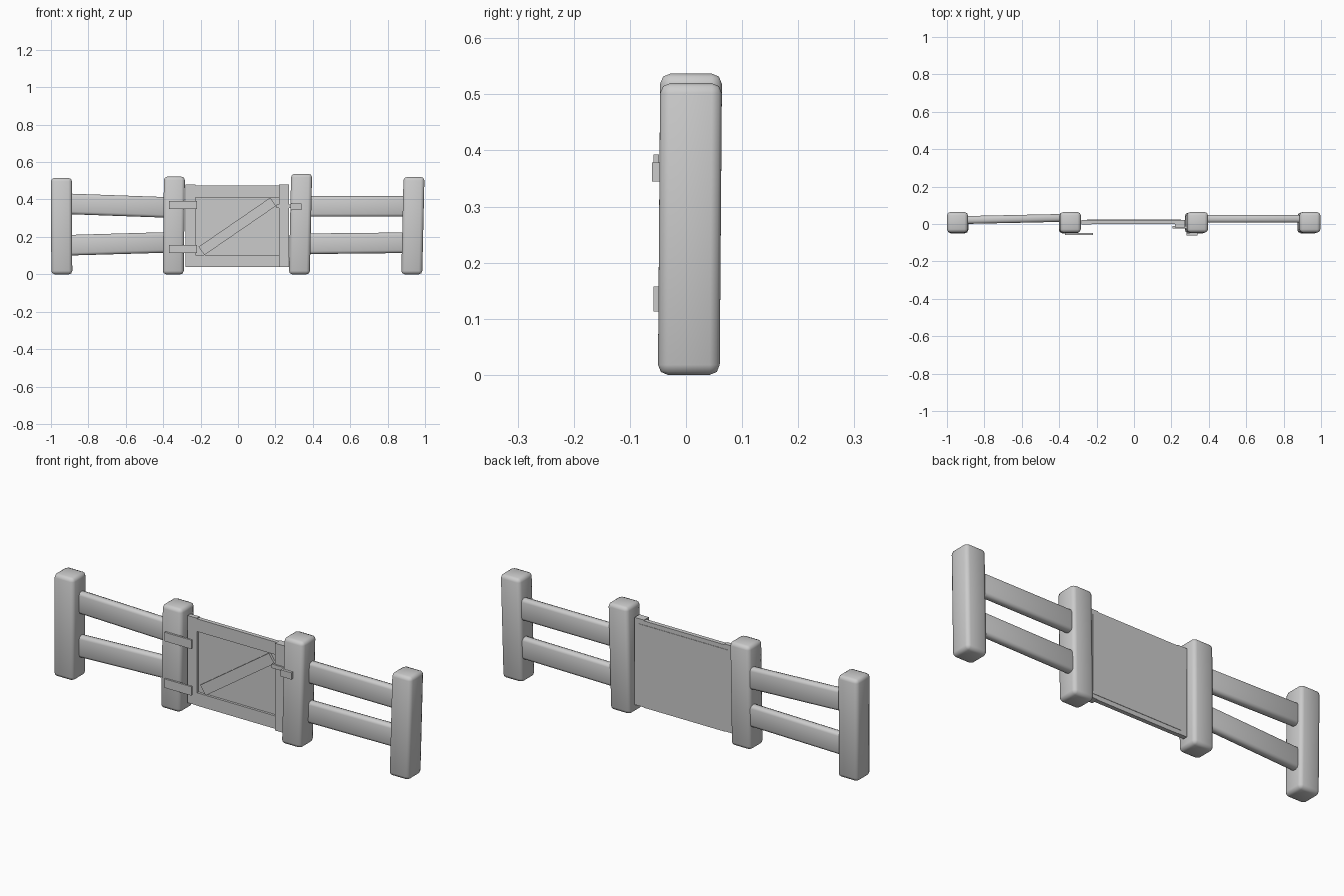
import bpy
import math
from mathutils import Vector

cube = bpy.data.objects.get("Cube")
if cube:
    bpy.data.objects.remove(cube, do_unlink=True)

grey = bpy.data.materials.new("plain_grey")
grey.use_nodes = True
COLOUR = (0.6, 0.6, 0.6, 1.0)
grey.diffuse_color = COLOUR
grey.node_tree.nodes["Principled BSDF"].inputs["Base Color"].default_value = COLOUR


def box(name, low, high, shear_axis=None, shear=(0, 0, 0), bevel=0.0, segments=2):
    """Box between two corners; its far end along shear_axis slides by shear."""
    low, high = Vector(low), Vector(high)
    bpy.ops.mesh.primitive_cube_add(size=1, location=(low + high) / 2)
    obj = bpy.context.object
    obj.name = name
    size = high - low
    for v in obj.data.vertices:
        far = shear_axis is not None and v.co[shear_axis] > 0
        v.co = v.co * size + (Vector(shear) if far else Vector())
    obj.data.materials.append(grey)
    if bevel:
        mod = obj.modifiers.new("rounding", "BEVEL")
        mod.width = bevel
        mod.segments = segments
        mod.limit_method = "NONE"
        bpy.ops.object.modifier_apply(modifier=mod.name)
        bpy.ops.object.shade_smooth_by_angle(angle=math.radians(50))
    return obj


# Four slightly leaning posts: left edge, height, lean at the top
for name, x, top, lean in (
    ("right_outer_post", -0.998, 0.515, -0.002),
    ("right_gate_post", -0.402, 0.522, 0.006),
    ("left_gate_post", 0.272, 0.537, 0.012),
    ("left_outer_post", 0.873, 0.52, 0.012),
):
    box(name, (x, -0.05, 0), (x + 0.112, 0.06, top), 2, (lean, 0.004, 0), bevel=0.018)

# Fence rails: start x, end x, y, bottom z, drift in y and z
for name, x0, x1, y, z, dy, dz in (
    ("right_upper_rail", -0.92, -0.36, 0.0, 0.322, 0.012, -0.02),
    ("right_lower_rail", -0.92, -0.36, 0.0, 0.1, 0.012, 0.016),
    ("left_upper_rail", 0.35, 0.92, 0.007, 0.308, 0, 0),
    ("left_lower_rail", 0.35, 0.92, 0.007, 0.108, 0, 0.006),
):
    box(name, (x0, y, z), (x1, y + 0.042, z + 0.11), 0, (0, dy, dz), bevel=0.015)

# Gate: recessed panel inside a flat frame
box("gate_panel", (-0.25, 0.012, 0.06), (0.25, 0.023, 0.455))
box("gate_right_stile", (-0.28, -0.002, 0.04), (-0.228, 0.021, 0.48))
box("gate_left_stile", (0.22, -0.018, 0.04), (0.272, 0.021, 0.48))
box("gate_top_rail", (-0.23, 0, 0.412), (0.222, 0.021, 0.476))
box("gate_bottom_rail", (-0.23, 0, 0.038), (0.222, 0.021, 0.103))

# Diagonal brace across the panel
start, end = Vector((-0.195, 0, 0.125)), Vector((0.188, 0, 0.388))
span, half = end - start, (end - start).length / 2
brace = box("gate_brace", (-half, -0.006, -0.027), (half, 0.006, 0.027))
brace.location = (start + end) / 2 + Vector((0, 0.005, 0))
brace.rotation_euler.y = -math.atan2(span.z, span.x)

# Strap hinges on the front
for name, z in (("lower_hinge", 0.113), ("upper_hinge", 0.348)):
    box(name, (-0.37, -0.058, z), (-0.22, -0.048, z + 0.045))

# Latch bar and its keeper
box("latch_bar", (0.205, -0.025, 0.354), (0.285, -0.012, 0.374))
box("latch_keeper", (0.28, -0.061, 0.345), (0.34, -0.047, 0.379))
